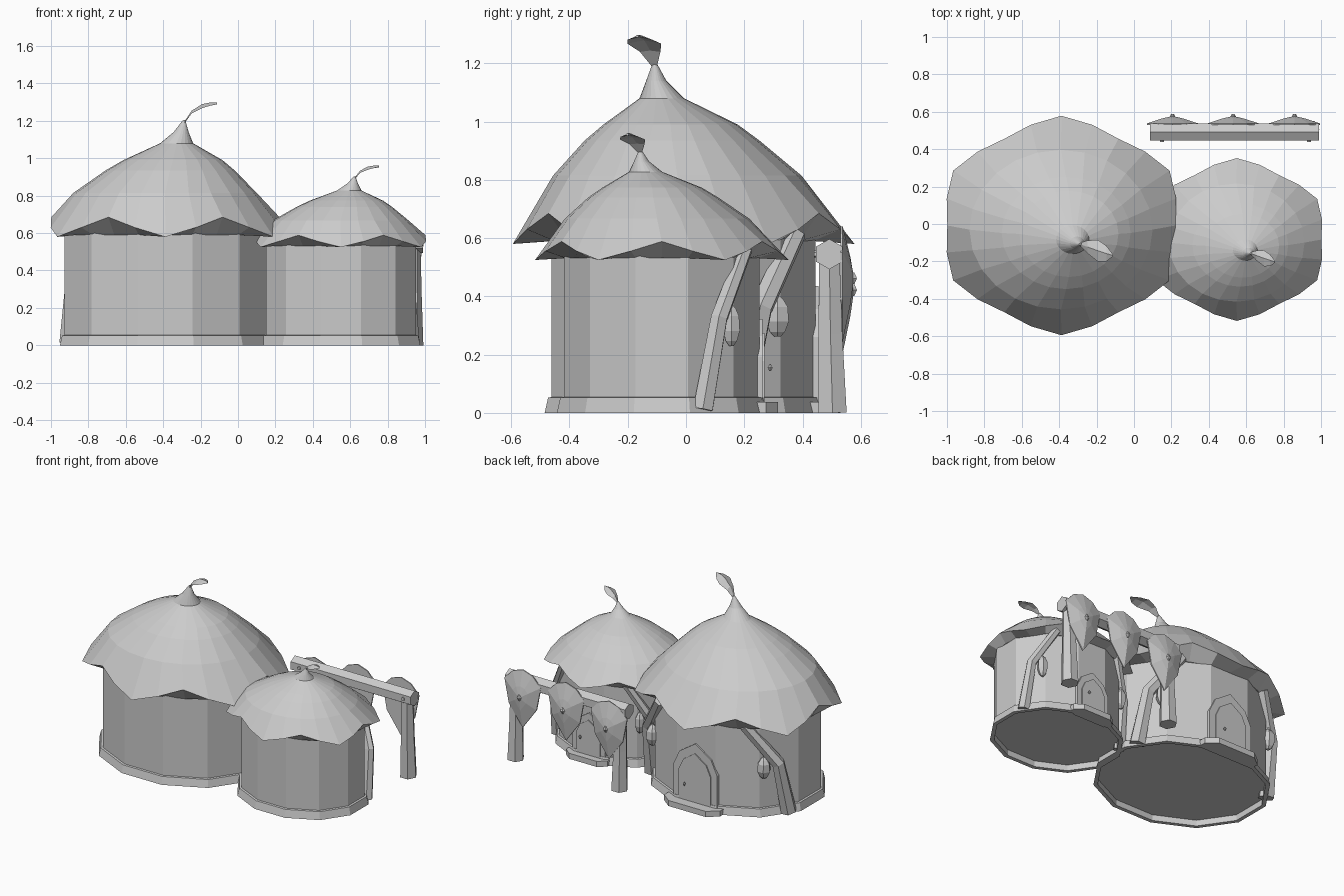
import bpy
import bmesh
from math import sin, cos, pi
from mathutils import Vector

if "Cube" in bpy.data.objects:
    bpy.data.objects.remove(bpy.data.objects["Cube"], do_unlink=True)

clay = bpy.data.materials.new("plain grey")
clay.use_nodes = True
GREY = (0.6, 0.6, 0.6, 1)
clay.diffuse_color = GREY
clay.node_tree.nodes["Principled BSDF"].inputs["Base Color"].default_value = GREY


def loft(name, rings, caps=True):
    """Flat-shaded skin over equal-length rings of points."""
    n = len(rings[0])
    verts = [tuple(p) for r in rings for p in r]
    faces = []
    for k in range(len(rings) - 1):
        for i in range(n):
            j = (i + 1) % n
            faces.append((k * n + i, k * n + j, k * n + n + j, k * n + n + i))
    if caps:
        faces.append(tuple(reversed(range(n))))
        faces.append(tuple(range(len(verts) - n, len(verts))))
    me = bpy.data.meshes.new(name)
    me.from_pydata(verts, [], faces)
    me.materials.append(clay)
    ob = bpy.data.objects.new(name, me)
    bpy.context.collection.objects.link(ob)
    # merge collapsed points and make the normals point outward
    bm = bmesh.new()
    bm.from_mesh(me)
    bmesh.ops.remove_doubles(bm, verts=bm.verts, dist=1e-5)
    bmesh.ops.recalc_face_normals(bm, faces=bm.faces)
    bm.to_mesh(me)
    bm.free()


def ring(cx, cy, z, rx, ry, n, phase=0.0):
    return [(cx + rx * cos(phase + 2 * pi * i / n),
             cy + ry * sin(phase + 2 * pi * i / n), z) for i in range(n)]


def tube(name, path, radii, n=6):
    """Faceted limb along a path, mitred at the bends."""
    pts = [Vector(p) for p in path]
    rings = []
    for i, p in enumerate(pts):
        d = (pts[min(i + 1, len(pts) - 1)] - pts[max(i - 1, 0)]).normalized()
        # pick a reference axis that is not parallel to the limb
        ref = Vector((1, 0, 0)) if abs(d.y) > .9 else Vector((0, 1, 0))
        side = d.cross(ref).normalized()
        up = side.cross(d)
        rings.append([p + radii[i] * (side * cos(2 * pi * k / n) + up * sin(2 * pi * k / n))
                      for k in range(n)])
    loft(name, rings)


def slab(name, outline, y0, y1):
    """Upright plate from an x-z outline, thick along y."""
    loft(name, [[(x, y, z) for x, z in outline] for y in (y0, y1)])


def arch(cx, half, spring, top):
    """Pointed arch outline."""
    right = [(half, 0), (half, spring), (half * .72, spring + (top - spring) * .55)]
    pts = right + [(0, top)] + [(-x, z) for x, z in reversed(right)]
    return [(cx + x, z) for x, z in pts]


def scallop(i, corner, quarter, mid):
    """Repeating value round the six-lobed eave of 24 points."""
    return (corner, quarter, mid, quarter)[i % 4]


def hut(label, cx, cy, s, eave, sz):
    # walls, twelve sided and slightly oval, over a raised floor
    f = 1 / cos(pi / 12)
    rx, ry = .54 * s * f, .453 * s * f
    ph = pi / 12
    loft(label + "_wall", [ring(cx, cy, z, rx, ry, 12, ph) for z in (.04, eave + .04)])
    # flared, hollow foot band
    band = ((0, -.002), (0, .025), (.052, .013), (.055, -.002), (0, -.002))
    loft(label + "_foot_ring", [ring(cx, cy, z, rx + e, ry + e, 12, ph) for z, e in band],
         caps=False)

    # thatched roof: leaning rings from a drooping six-lobed eave to a pointed tip
    def up(h):
        return eave + h * sz
    start = pi / 6
    rim = []
    for i in range(24):
        a = start + 2 * pi * i / 24
        r = scallop(i, .668, .635, .61) * s
        rim.append((cx + r * cos(a), cy + .878 * r * sin(a),
                    up(scallop(i, 0, .05, .105))))
    rings = [ring(cx, cy, up(.01), rx * .98, ry * .98, 24, start), rim]
    for dx, dy, h, r in ((-.002, -.022, .235, .49), (.025, -.04, .355, .345),
                         (.04, -.045, .41, .265), (.06, -.075, .50, .088),
                         (.084, -.094, .56, .04), (.1, -.1, .625, .006)):
        rings.append(ring(cx + dx * s, cy + dy * s, up(h), r * s, r * .87 * s, 24, start))
    loft(label + "_roof", rings)

    # curled, cupped leaf on the tip
    leaf = []
    for dx, dy, h, w in ((0, 0, .61, .008), (.04, -.015, .67, .035),
                         (.095, -.035, .705, .058), (.14, -.05, .714, .042),
                         (.175, -.06, .714, .006)):
        x, y, z = cx + (.1 + dx) * s, cy + (dy - .1) * s, up(h)
        droop = .3 * w * s
        leaf.append([(x, y - w * s, z - droop), (x, y, z - .006),
                     (x, y + w * s, z - droop), (x, y, z + .004)])
    loft(label + "_tip_leaf", leaf)

    # door with frame, panel, knob and step on the back
    back = cy + .453 * s
    slab(label + "_door_frame", arch(cx, .165 * s, .26 * s, .435 * s), back - .03, back + .01)
    slab(label + "_door_panel", arch(cx, .12 * s, .24 * s, .37 * s), back, back + .017)
    kx, ky, kz = cx + .065 * s, back + .036, .155
    loft(label + "_door_knob", [ring(kx, ky, kz + h, r, r, 6)
                                for h, r in ((-.012, .003), (0, .01), (.012, .003))])
    tread = [(-.2, -.03), (.22, -.03), (.22, .03), (.15, .085), (-.13, .085), (-.2, .03)]
    loft(label + "_door_step", [[(cx + x * s, back + y * s, z) for x, y in tread]
                                for z in (0, .038)])

    # a bent prop with a hanging lantern on either side of the door
    for name, m in (("left", 1), ("right", -1)):
        tube(f"{label}_prop_{name}",
             [(cx + m * .515 * s, cy + .19 * s, .012),
              (cx + m * .49 * s, cy + .265 * s, eave * .62),
              (cx + m * .32 * s, cy + .385 * s, eave + .035)],
             [.052 * s, .043 * s, .036 * s])
        lx, ly, lz = cx + m * .42 * s, cy + .322 * s, eave * .575
        loft(f"{label}_lantern_{name}",
             [ring(lx, ly, lz + h, r * s, r * s, 6)
              for h, r in ((-.072, .012), (-.055, .03), (-.02, .045),
                           (.03, .041), (.055, .024), (.07, .006))])
        tube(f"{label}_lantern_hook_{name}",
             [(lx, ly, lz + .06), (lx + m * .01, ly, lz + .12 * s + .03)], [.006, .006], 4)


hut("large_hut", -.388, -.008, 1.0, .58, 1.0)
hut("small_hut", .55, -.083, .742, .525, .605)

# rack behind the small hut: two posts and a six-sided beam
BEAM_Y, BEAM_Z = .492, .545
tube("rack_beam", [(.085, BEAM_Y, BEAM_Z), (.99, BEAM_Y, BEAM_Z)], [.052, .052])
for name, x in (("left", .935), ("right", .15)):
    tube("rack_post_" + name, [(x, .503, 0), (x, .496, .27), (x, .492, .53)],
         [.056, .047, .041])
    tube("rack_peg_" + name, [(x, BEAM_Y - .053, BEAM_Z), (x, BEAM_Y + .05, BEAM_Z)],
         [.012, .012])

# three domed, pointed shields hung on the beam, one a little lower
half = [(.075, .615), (.137, .55), (.105, .39)]
outline = half + [(0, .245)] + [(-x, z) for x, z in reversed(half)] + [(0, .64)]
for k, (x, drop) in enumerate(((.206, .04), (.53, 0), (.858, 0))):
    mid = .462 - drop
    steps = ((.53, 1.0), (.538, 1.0), (.564, .42), (.574, .1))
    loft(f"shield_{k + 1}", [[(x + px * f, y, mid + (z - .462) * f) for px, z in outline]
                             for y, f in steps])
    loft(f"shield_{k + 1}_stud", [ring(x, .573, mid + h, r, r, 6)
                                  for h, r in ((-.02, .006), (0, .016), (.02, .006))])
